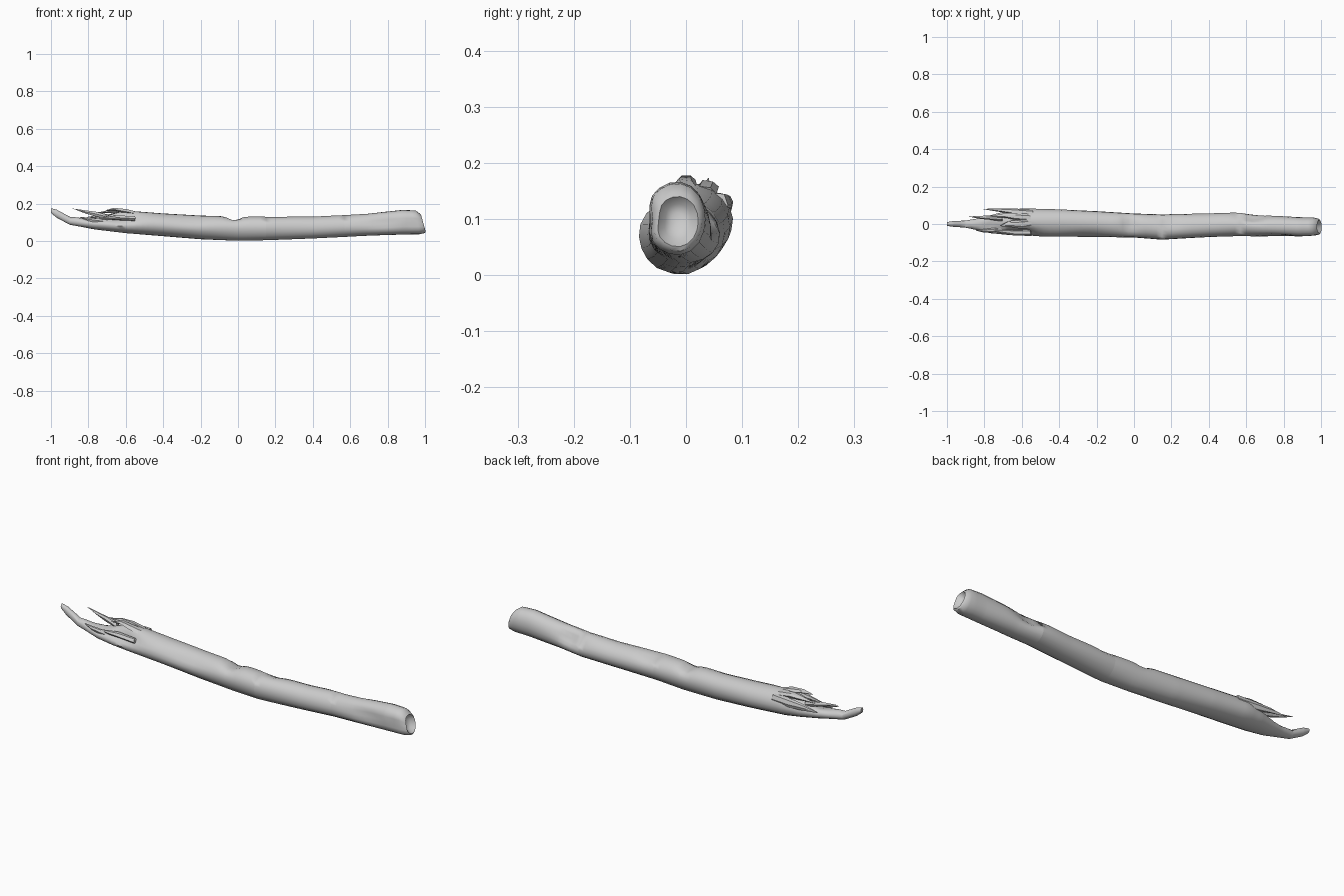
import bpy
import bmesh
import math
import random
from mathutils import Vector

random.seed(4)

default_cube = bpy.data.objects.get("Cube")
if default_cube:
    bpy.data.objects.remove(default_cube, do_unlink=True)

wood = bpy.data.materials.new("weathered_grey_wood")
wood.use_nodes = True
wood.diffuse_color = (0.6, 0.6, 0.6, 1)
shader = wood.node_tree.nodes["Principled BSDF"]
shader.inputs["Base Color"].default_value = wood.diffuse_color
shader.inputs["Roughness"].default_value = 0.8


def finish(bm, name, angle):
    """Turn a bmesh into a shaded, coloured object."""
    bmesh.ops.recalc_face_normals(bm, faces=bm.faces)
    mesh = bpy.data.meshes.new(name)
    bm.to_mesh(mesh)
    bm.free()
    mesh.materials.append(wood)
    obj = bpy.data.objects.new(name, mesh)
    bpy.context.collection.objects.link(obj)
    bpy.ops.object.select_all(action='DESELECT')
    obj.select_set(True)
    bpy.context.view_layer.objects.active = obj
    bpy.ops.object.shade_smooth_by_angle(angle=math.radians(angle))
    return obj


def loft(bm, rings):
    """Skin a list of point rings and close both ends."""
    loops = [[bm.verts.new(p) for p in ring] for ring in rings]
    for first, second in zip(loops, loops[1:]):
        count = len(first)
        for i in range(count):
            j = (i + 1) % count
            bm.faces.new((first[i], first[j], second[j], second[i]))
    for end in (loops[0], loops[-1]):
        middle = sum((v.co for v in end), Vector()) / len(end)
        hub = bm.verts.new(middle)
        for i, vert in enumerate(end):
            bm.faces.new((vert, end[(i + 1) % len(end)], hub))


# Branch outline: x, front y, back y, bottom z, top z
outline = [
    (-1, -.01, .01, .15, .175),
    (-.97, -.015, .015, .125, .168),
    (-.9, -.02, .018, .087, .13),
    (-.83, -.035, .03, .074, .125),
    (-.77, -.05, .045, .062, .13),
    (-.68, -.062, .07, .05, .145),
    (-.6, -.066, .084, .04, .162),
    (-.4, -.066, .08, .025, .147),
    (-.2, -.068, .07, .01, .137),
    (0, -.072, .056, .002, .133),
    (.15, -.085, .05, .005, .132),
    (.4, -.071, .055, .013, .13),
    (.57, -.065, .062, .02, .138),
    (.7, -.072, .048, .027, .146),
    (.88, -.077, .038, .034, .166),
    (.96, -.075, .036, .036, .163),
    (.985, -.066, .03, .043, .148),
]

# Dents in the bark: centre, reach along each axis, inward push
dents = [
    ((-.02, 0, .14), (.035, .06, .05), (0, 0, -.025)),
    ((.2, .02, .14), (.05, .04, .04), (0, 0, -.012)),
    ((.63, .05, .13), (.07, .03, .05), (0, -.02, -.022)),
    ((.79, -.08, .1), (.13, .03, .035), (0, .018, 0)),
    ((-.62, -.06, .13), (.09, .04, .03), (0, .03, -.015)),
    ((-.76, -.02, .14), (.06, .05, .03), (0, 0, -.025)),
    ((-.25, -.06, .11), (.12, .04, .02), (0, .007, -.004)),
    ((.96, -.07, .1), (.06, .04, .03), (0, .014, 0)),
]

SIDES = 18


def section(x):
    """Blend the outline at a given x."""
    for a, b in zip(outline, outline[1:]):
        if x <= b[0]:
            t = (x - a[0]) / (b[0] - a[0])
            return [p + (q - p) * t for p, q in zip(a, b)]
    return list(outline[-1])


def dented(point):
    result = point.copy()
    for centre, reach, push in dents:
        d = sum(((p - c) / r) ** 2 for p, c, r in zip(point, centre, reach))
        result += Vector(push) * math.exp(-d)
    return result


def branch_ring(x, scale=1, shift=0):
    _, front, back, low, high = section(x)
    cy, cz = (front + back) / 2, (low + high) / 2
    ring = []
    for i in range(SIDES):
        a = math.tau * i / SIDES
        # gentle ridges wander along the grain
        r = scale * (1 + .025 * math.sin(3 * a + 5 * x))
        y = cy + math.cos(a) * r * (back - front) / 2
        z = cz + math.sin(a) * r * (high - low) / 2
        lean = max(0, x - .93) * -5 * (z - cz)
        ring.append(dented(Vector((x + shift + lean, y, z))))
    return ring


# Main branch, with a hollowed butt end
stations = sorted({s[0] for s in outline} | {-.96 + .03 * i for i in range(65)})
rings = [branch_ring(x) for x in stations if x <= .985]
rings.append(branch_ring(.985, .85, .006))
rings.append(branch_ring(.985, .6, -.012))
rings.append(branch_ring(.985, .3, -.02))
bm = bmesh.new()
loft(bm, rings)
finish(bm, "branch", 50)


def splinter(name, path, width, height):
    """Ragged sliver: thick root, pointed tip."""
    points = [Vector(p) for p in path]
    rings = []
    for k, p in enumerate(points):
        t = k / (len(points) - 1)
        taper = 1 - .93 * t ** 2
        ring = []
        for i in range(6):
            a = math.tau * i / 6
            r = taper * random.uniform(.8, 1.15)
            ring.append(p + Vector((random.uniform(-.008, .008),
                                    math.cos(a) * width * r,
                                    math.sin(a) * height * r)))
        rings.append(ring)
    bm = bmesh.new()
    loft(bm, rings)
    finish(bm, name, 30)


# Torn wood around the broken end
splinter("upper_splinter", [(-.52, .01, .14), (-.6, 0, .158),
         (-.66, 0, .17), (-.71, -.01, .163)], .026, .015)
splinter("back_splinter", [(-.54, .06, .125), (-.64, .068, .125),
         (-.72, .075, .13), (-.8, .08, .128)], .018, .025)
splinter("thin_splinter", [(-.7, .03, .13), (-.77, .033, .147),
         (-.82, .036, .157), (-.88, .04, .172)], .014, .015)
splinter("ridge_splinter", [(-.56, .035, .145), (-.63, .04, .157),
         (-.69, .045, .158), (-.76, .04, .15)], .02, .014)
splinter("front_splinter", [(-.55, -.045, .12), (-.64, -.045, .125),
         (-.7, -.04, .122), (-.76, -.035, .12)], .017, .015)
splinter("low_splinter", [(-.68, -.025, .1), (-.76, -.035, .11),
         (-.8, -.036, .117), (-.84, -.035, .128)], .014, .015)
